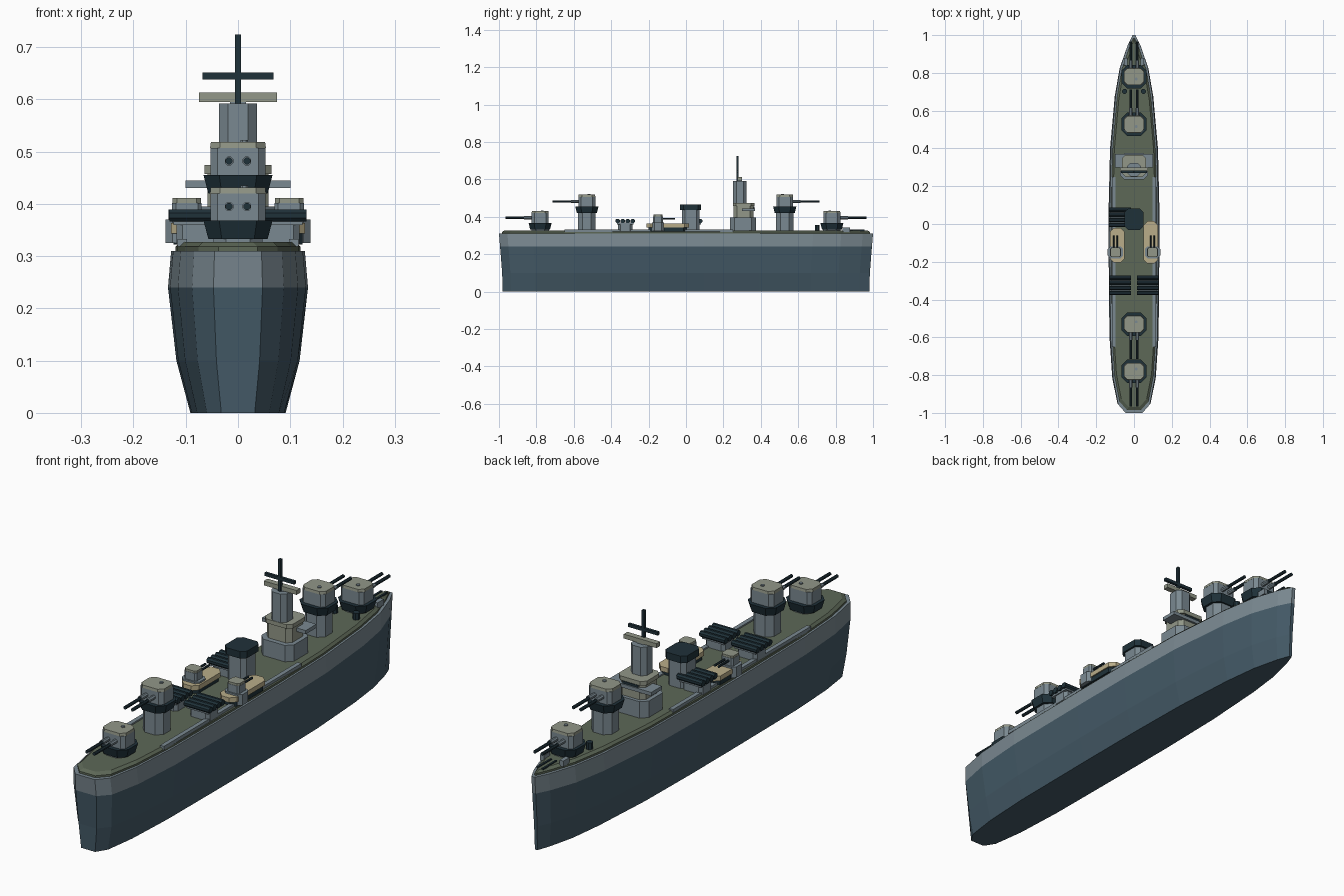
import bpy, bmesh, math

cube = bpy.data.objects.get("Cube")
if cube:
    bpy.data.objects.remove(cube, do_unlink=True)


def material(name, rgb):
    lin = [((c / 255 + 0.055) / 1.055) ** 2.4 for c in rgb] + [1]
    m = bpy.data.materials.new(name)
    m.diffuse_color = lin
    m.use_nodes = True
    m.node_tree.nodes["Principled BSDF"].inputs["Base Color"].default_value = lin
    return m


GREY = material("light grey", (122, 137, 145))
BLUE = material("hull blue", (68, 90, 103))
GREEN = material("deck green", (93, 104, 87))
DARK = material("dark steel", (31, 49, 57))
SAND = material("sand", (186, 174, 138))
KHAKI = material("khaki grey", (146, 151, 136))


def loft(name, rings, mats, rule=None):
    """Skin a stack of equal-length rings and close both ends."""
    bm = bmesh.new()
    loops = [[bm.verts.new(p) for p in ring] for ring in rings]
    n = len(loops[0])
    for a, b in zip(loops, loops[1:]):
        for i in range(n):
            bm.faces.new((a[i], a[(i + 1) % n], b[(i + 1) % n], b[i]))
    bm.faces.new(loops[0][::-1])
    bm.faces.new(loops[-1])
    bmesh.ops.recalc_face_normals(bm, faces=bm.faces)
    if rule:
        for f in bm.faces:
            f.material_index = rule(f.calc_center_median())
    mesh = bpy.data.meshes.new(name)
    bm.to_mesh(mesh)
    bm.free()
    for m in mats:
        mesh.materials.append(m)
    ob = bpy.data.objects.new(name, mesh)
    bpy.context.collection.objects.link(ob)
    return ob


def block(name, x, y, z0, z1, hx, hy, mat, cut=0, base=1):
    """Upright block with half sizes hx, hy, cut corners and scaled foot."""
    if cut:
        q = [(hx, hy - cut), (hx - cut, hy)]
        plan = q + [(-a, b) for a, b in q[::-1]]
        plan += [(-a, -b) for a, b in plan]
    else:
        plan = [(hx, hy), (-hx, hy), (-hx, -hy), (hx, -hy)]
    return loft(name, [[(x + a * s, y + b * s, z) for a, b in plan]
                       for z, s in ((z0, base), (z1, 1))], [mat])


def rod(name, start, axis, length, r, mat, sides=8):
    """Round bar along axis 0, 1 or 2."""
    rings = []
    for d in (0, length):
        ring = []
        for i in range(sides):
            t = math.tau * (i + 0.5) / sides
            p = list(start)
            p[axis] += d
            p[(axis + 1) % 3] += r * math.cos(t)
            p[(axis + 2) % 3] += r * math.sin(t)
            ring.append(p)
        rings.append(ring)
    return loft(name, rings, [mat])


# Hull and deck share one outline, listed from stern to bow
half = [(0.047, -1), (0.088, -0.955), (0.115, -0.82), (0.13, -0.6), (0.134, -0.2),
        (0.134, 0.1), (0.127, 0.4), (0.102, 0.68), (0.076, 0.83), (0.036, 0.945), (0.008, 1)]
outline = half + [(-x, y) for x, y in half[::-1]]


def hull_ring(z, sx, sy, inset=0):
    return [(math.copysign(max(abs(x) * sx - inset, 0.003), x), y * sy, z) for x, y in outline]


loft("hull", [hull_ring(0, 0.68, 0.98), hull_ring(0.1, 0.88, 0.983), hull_ring(0.24, 1, 0.994),
              hull_ring(0.31, 0.955, 1)], [BLUE, GREY], lambda c: int(c.z > 0.24))
loft("deck", [hull_ring(0.305, 0.955, 0.985, 0.008), hull_ring(0.318, 0.955, 0.985, 0.008),
              hull_ring(0.327, 0.955, 0.97, 0.017)], [GREEN])
for s in (-1, 1):
    block("deck_edge_strip", s * 0.107, -0.2, 0.318, 0.333, 0.009, 0.45, GREY)


# Main gun turrets
def turret(name, y, d, ring_z):
    house = ring_z + 0.035
    block(name + "_barbette", 0, y, 0.32, ring_z + 0.002, 0.047, 0.047, GREY, 0.024)
    block(name + "_ring", 0, y, ring_z, house, 0.066, 0.062, DARK, 0.03, 0.86)
    block(name + "_house", 0, y, house, house + 0.052, 0.053, 0.045, GREY, 0.014)
    block(name + "_roof", 0, y, house + 0.052, house + 0.063, 0.052, 0.044, KHAKI, 0.018, 1.03)
    rod(name + "_hatch", (0.012, y - d * 0.012, house + 0.062), 2, 0.005, 0.008, GREY)
    for s in (-1, 1):
        rod(name + "_sleeve", (s * 0.017, y + d * 0.04, house + 0.027), 1, d * 0.045, 0.009, GREY)
        rod(name + "_barrel", (s * 0.017, y + d * 0.08, house + 0.027), 1, d * 0.105, 0.007, DARK)


turret("bow_turret", 0.78, 1, 0.333)
turret("upper_bow_turret", 0.528, 1, 0.42)
turret("upper_stern_turret", -0.53, -1, 0.42)
turret("stern_turret", -0.78, -1, 0.333)

# Bridge, tower and mast
block("bridge_base", 0, 0.305, 0.32, 0.395, 0.075, 0.07, GREY, 0.025)
block("bridge_middle", 0, 0.308, 0.395, 0.457, 0.058, 0.053, KHAKI, 0.018)
block("bridge_roof", 0, 0.308, 0.457, 0.474, 0.064, 0.058, KHAKI, 0.018)
block("bridge_window", 0, 0.36, 0.443, 0.455, 0.036, 0.005, DARK)
block("bridge_wing", 0, 0.335, 0.43, 0.445, 0.1, 0.035, GREY)
block("tower", 0, 0.288, 0.474, 0.592, 0.036, 0.036, GREY, 0.017)
block("range_finder", 0, 0.288, 0.595, 0.613, 0.075, 0.012, KHAKI)
block("range_finder_foot", 0, 0.288, 0.59, 0.597, 0.015, 0.012, GREY)
block("mast", 0, 0.276, 0.59, 0.724, 0.006, 0.006, DARK)
block("mast_yard", 0, 0.276, 0.638, 0.651, 0.068, 0.006, DARK)

# Funnel
block("funnel", 0, 0.025, 0.32, 0.44, 0.042, 0.047, GREY, 0.016)
block("funnel_cap", 0, 0.025, 0.437, 0.466, 0.05, 0.056, DARK, 0.018)

# Torpedo launchers
for x, y in ((-0.073, -0.325), (0.073, -0.325), (-0.075, 0.035)):
    block("launcher_base", x, y, 0.322, 0.362, 0.045, 0.038, GREY, 0.012)
    block("launcher_cradle", x, y, 0.36, 0.37, 0.05, 0.045, GREY)
    for i in range(4):
        rod("torpedo_tube", (x - 0.058, y + (i - 1.5) * 0.027, 0.378), 0, 0.116, 0.0125, DARK)

# Secondary guns on side platforms
for s, y0, y1 in ((-1, -0.205, -0.02), (1, -0.21, 0.015)):
    x, gy = s * 0.089, -0.15
    yc, hy = (y0 + y1) / 2, (y1 - y0) / 2
    block("gun_platform_foot", x, yc, 0.322, 0.345, 0.034, hy - 0.01, DARK, 0.018)
    block("gun_platform", x, yc, 0.343, 0.363, 0.039, hy, SAND, 0.022)
    gx = s * 0.098
    block("side_gun_ring", gx, gy, 0.325, 0.37, 0.041, 0.032, GREY, 0.014)
    block("side_gun_house", gx, gy, 0.37, 0.402, 0.028, 0.026, GREY, 0.007)
    block("side_gun_roof", gx, gy, 0.402, 0.411, 0.027, 0.025, KHAKI, 0.008)
    for t in (-1, 1):
        rod("side_gun_barrel", (gx + t * 0.009, gy + 0.02, 0.389), 1, 0.07, 0.005, DARK)

# Bow fittings
for s in (-1, 1):
    rod("mooring_post", (s * 0.05, 0.702, 0.32), 2, 0.035, 0.014, DARK)
    block("anchor_winch", s * 0.044, 0.858, 0.318, 0.342, 0.009, 0.02, GREY)
    block("anchor_chain", s * 0.012, 0.91, 0.325, 0.331, 0.004, 0.045, DARK)
